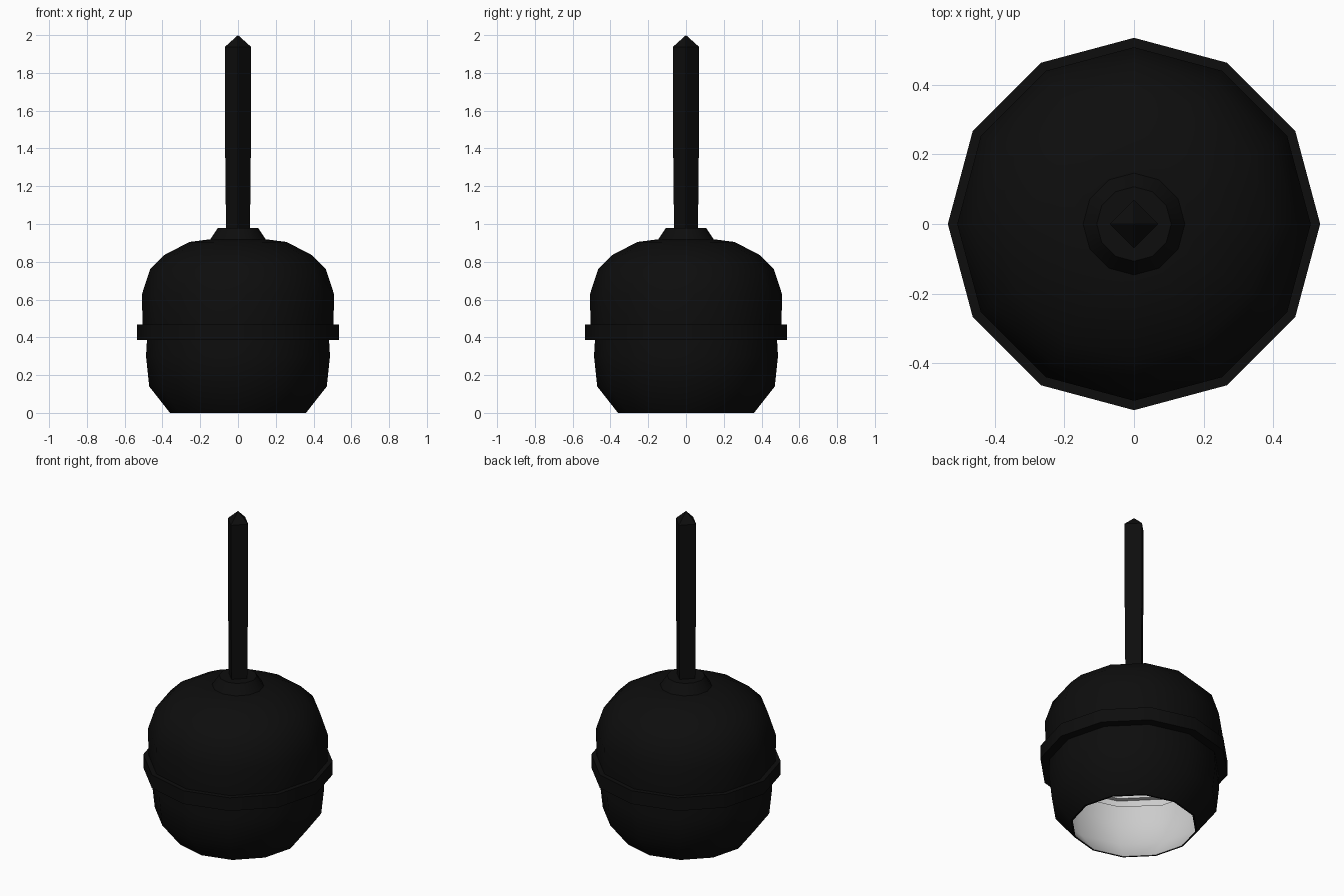
import bpy, bmesh
from math import cos, sin, pi, radians

if "Cube" in bpy.data.objects:
    bpy.data.objects.remove(bpy.data.objects["Cube"])


def material(name, v):
    m = bpy.data.materials.new(name)
    m.diffuse_color = (v, v, v, 1)
    m.use_nodes = True
    m.node_tree.nodes["Principled BSDF"].inputs["Base Color"].default_value = m.diffuse_color
    return m


black = material("black_metal", 0.004)
white = material("white_lining", 0.8)


def lathe(name, profile, sides, mat, angle=35, flip=False):
    """Revolve (radius, z) points around z; radius 0 makes a pole."""
    bm = bmesh.new()
    rings = []
    for r, z in profile:
        n = sides if r > 0 else 1
        rings.append([bm.verts.new((r * cos(2 * pi * i / sides),
                                    r * sin(2 * pi * i / sides), z)) for i in range(n)])
    for a, b in zip(rings, rings[1:]):
        for i in range(sides):
            j = (i + 1) % sides
            quad = [a[i % len(a)], a[j % len(a)], b[j % len(b)], b[i % len(b)]]
            face = bm.faces.new(list(dict.fromkeys(quad)))
            if flip:
                face.normal_flip()
    me = bpy.data.meshes.new(name)
    bm.to_mesh(me)
    bm.free()
    me.materials.append(mat)
    ob = bpy.data.objects.new(name, me)
    bpy.context.collection.objects.link(ob)
    bpy.ops.object.select_all(action='DESELECT')
    ob.select_set(True)
    bpy.context.view_layer.objects.active = ob
    bpy.ops.object.shade_smooth_by_angle(angle=radians(angle))
    return ob


# Outer shade: open bottom rim, raised band, dome
lathe("lamp_shade", [
    (0.35, 0.0), (0.36, 0.0), (0.47, 0.14), (0.487, 0.30), (0.482, 0.385),
    (0.535, 0.385), (0.535, 0.467), (0.506, 0.467), (0.508, 0.63),
    (0.465, 0.76), (0.388, 0.837), (0.257, 0.905), (0.14, 0.92), (0, 0.92)], 12, black)

# Pale lining just inside the shade
lathe("shade_lining", [
    (0.35, 0.0), (0.46, 0.142), (0.477, 0.30), (0.472, 0.393),
    (0.525, 0.393), (0.525, 0.459), (0.496, 0.459), (0.498, 0.627),
    (0.457, 0.753), (0.383, 0.828), (0.255, 0.895), (0.14, 0.91), (0, 0.91)],
    12, white, flip=True)

# Collar where the rod meets the dome
lathe("collar", [(0.147, 0.918), (0.107, 0.978), (0, 0.978)], 12, black)

# Four-sided hanging rod with a pointed tip
lathe("hanging_rod", [
    (0, 0.95), (0.063, 0.95), (0.066, 1.2), (0.07, 1.6),
    (0.07, 1.937), (0, 2.0)], 4, black)
